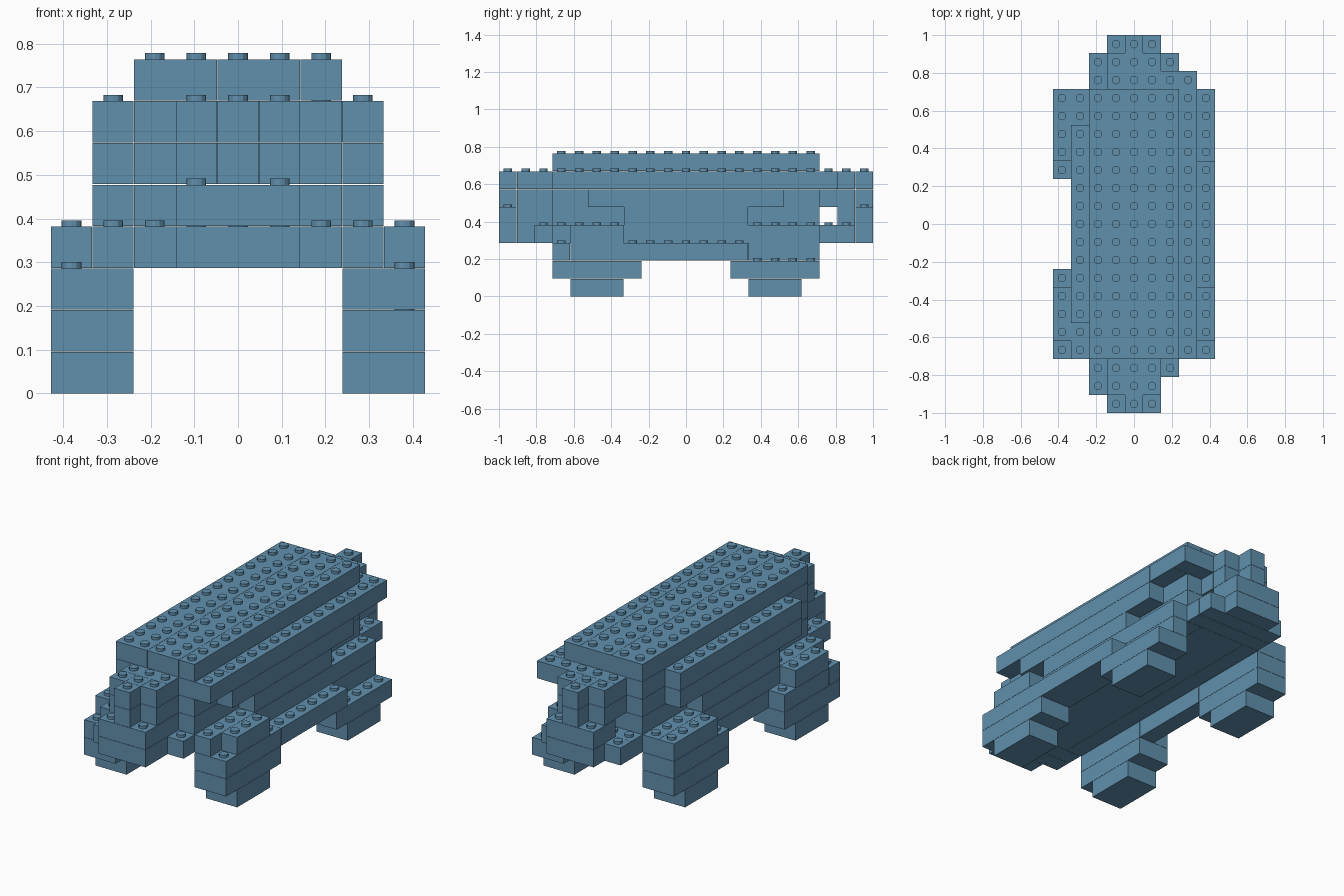
import bpy
import bmesh
from mathutils import Matrix

old = bpy.data.objects.get("Cube")
if old:
    bpy.data.objects.remove(old)

COLS, ROWS = 9, 21
PITCH = 2 / ROWS
LAYER = 0.0957
GAP = 0.0012

blue = bpy.data.materials.new("brick blue")
blue.use_nodes = True
colour = (0.12, 0.28, 0.42, 1)
blue.diffuse_color = colour
blue.node_tree.nodes["Principled BSDF"].inputs["Base Color"].default_value = colour

bricks = []


def brick(name, cols, rows, layer):
    """Register a brick by its first and last column, row and its layer."""
    bricks.append((name, cols, rows, layer))


def both_ends(name, cols, rows, layer):
    """The same brick at the front and, mirrored, at the back."""
    last = ROWS - 1
    brick("front_" + name, cols, rows, layer)
    brick("back_" + name, cols, (last - rows[1], last - rows[0]), layer)


def both_sides(name, cols, rows, layer):
    """The same brick on the right and, mirrored, on the left."""
    last = COLS - 1
    brick("right_" + name, cols, rows, layer)
    brick("left_" + name, (last - cols[1], last - cols[0]), rows, layer)


# Wheels and the blocks above them
for side, cols in (("right", (0, 1)), ("left", (7, 8))):
    both_ends(side + "_wheel", cols, (4, 6), 0)
    both_ends(side + "_wheel_block", cols, (3, 7), 1)
    brick("front_" + side + "_arch_end", cols, (3, 3), 2)
    brick("front_" + side + "_arch", cols, (4, 7), 2)
brick("back_right_arch", (0, 1), (13, 17), 2)
brick("back_left_arch", (7, 7), (14, 17), 2)
brick("left_sill", (7, 8), (8, 13), 2)
brick("right_sill", (1, 1), (8, 12), 2)

# Fenders over the wheels
both_sides("front_fender", (0, 0), (4, 6), 3)
brick("back_right_fender", (0, 0), (14, 17), 3)

# Floor
both_sides("floor_edge", (1, 1), (3, 17), 3)
for n, cols in enumerate(((2, 2), (3, 5), (6, 6))):
    brick("floor_%d" % n, cols, (3, 17), 3)

# Bumpers and the stepped nose and tail
both_ends("bumper", (3, 5), (0, 0), 3)
both_ends("bumper_base", (2, 6), (2, 2), 3)
brick("front_bumper_step", (2, 5), (1, 1), 3)
brick("back_bumper_step", (2, 6), (19, 19), 3)
both_ends("ledge", (3, 5), (0, 0), 4)
both_ends("ledge_base", (3, 5), (1, 1), 4)
brick("nose_core", (3, 5), (2, 2), 4)
for layer in (5, 6):
    both_ends("grille", (4, 4), (0, 0), layer)
    for col in (3, 4, 5):
        both_ends("grille_block", (col, col), (1, 1), layer)
    brick("nose", (3, 5), (2, 2), layer)
brick("tail", (3, 5), (18, 18), 5)
brick("tail_overhang", (3, 7), (18, 18), 6)

# Body
for layer in (4, 5, 6):
    brick("body", (2, 6), (3, 17), layer)
both_sides("door", (1, 1), (7, 13), 4)
both_sides("side_panel", (1, 1), (5, 15), 5)
brick("right_top_panel", (1, 1), (5, 15), 6)
brick("left_top_panel", (7, 7), (5, 15), 6)
both_ends("top_corner", (7, 7), (3, 4), 6)

# Roof
brick("roof_right", (2, 3), (3, 17), 7)
brick("roof_middle", (4, 5), (3, 17), 7)
both_ends("roof_strip", (6, 6), (3, 9), 7)
brick("roof_strip_middle", (6, 6), (10, 10), 7)


def cells(cols, rows):
    return [(c, r) for c in range(cols[0], cols[1] + 1)
            for r in range(rows[0], rows[1] + 1)]


filled = {(c, r, layer) for _, cols, rows, layer in bricks
          for c, r in cells(cols, rows)}


def place(c, r):
    """Grid corner to model x and y."""
    return (c - COLS / 2) * PITCH, (r - ROWS / 2) * PITCH


def build(name, cols, rows, layer):
    bm = bmesh.new()
    x0, y0 = place(cols[0], rows[0])
    x1, y1 = place(cols[1] + 1, rows[1] + 1)
    z0, z1 = layer * LAYER, (layer + 1) * LAYER
    size = (x1 - x0 - GAP, y1 - y0 - GAP, LAYER - GAP)
    centre = Matrix.Translation(((x0 + x1) / 2, (y0 + y1) / 2, (z0 + z1 - GAP) / 2))
    bmesh.ops.create_cube(bm, size=1, matrix=centre @ Matrix.Diagonal((*size, 1)))
    # Studs on the uncovered cells
    for c, r in cells(cols, rows):
        if (c, r, layer + 1) not in filled:
            x, y = place(c + 0.5, r + 0.5)
            bmesh.ops.create_cone(
                bm, cap_ends=True, segments=12, radius1=0.0225, radius2=0.0225,
                depth=0.016, matrix=Matrix.Translation((x, y, z1 + 0.005)))
    mesh = bpy.data.meshes.new(name)
    bm.to_mesh(mesh)
    bm.free()
    mesh.materials.append(blue)
    bpy.context.collection.objects.link(bpy.data.objects.new(name, mesh))


for entry in bricks:
    build(*entry)
